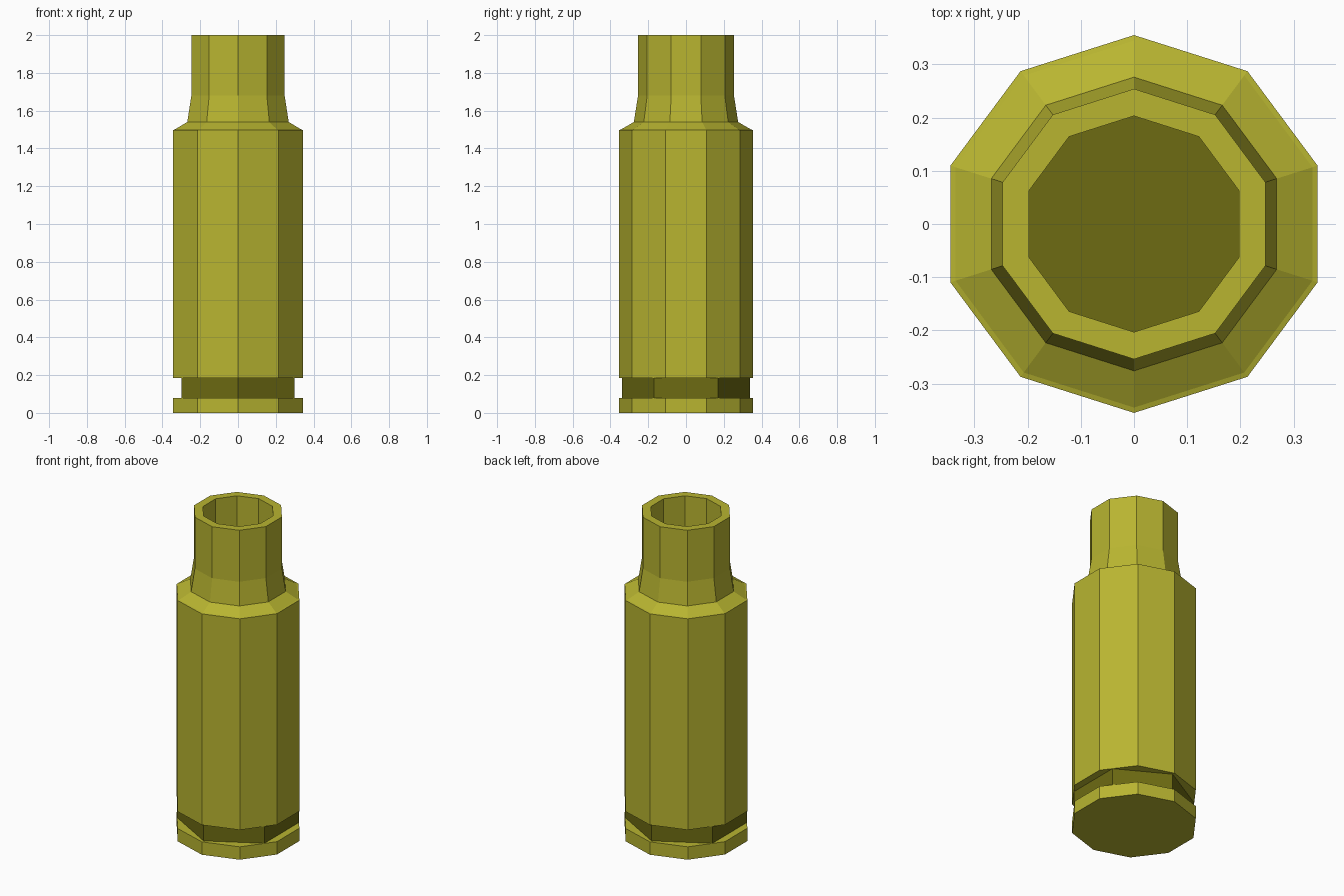
import bpy, bmesh
from math import sin, cos, tau

if "Cube" in bpy.data.objects:
    bpy.data.objects.remove(bpy.data.objects["Cube"])

X_STRETCH = 1.022  # the rings are slightly wider in x than in y


def material(name, color):
    mat = bpy.data.materials.new(name)
    mat.diffuse_color = color
    mat.use_nodes = True
    mat.node_tree.nodes["Principled BSDF"].inputs["Base Color"].default_value = mat.diffuse_color
    return mat


def turned(name, profile, sides, mat, hollow=False):
    """Revolve (radius, z) points with a corner on the y axis; hollow joins last ring to first."""
    bm = bmesh.new()
    rings = [[bm.verts.new((r * X_STRETCH * sin(tau * i / sides), r * cos(tau * i / sides), z))
              for i in range(sides)] for r, z in profile]
    pairs = list(zip(rings, rings[1:]))
    if hollow:
        pairs.append((rings[-1], rings[0]))
    else:
        bm.faces.new(rings[0])
        bm.faces.new(rings[-1])
    for a, b in pairs:
        for i in range(sides):
            j = (i + 1) % sides
            bm.faces.new((a[i], a[j], b[j], b[i]))
    bmesh.ops.recalc_face_normals(bm, faces=bm.faces)
    mesh = bpy.data.meshes.new(name)
    bm.to_mesh(mesh)
    bm.free()
    mesh.materials.append(mat)
    obj = bpy.data.objects.new(name, mesh)
    bpy.context.collection.objects.link(obj)
    return obj


brass = material("brass", (0.48, 0.46, 0.03, 1))
dark_brass = material("dark_brass", (0.153, 0.147, 0.006, 1))

# Rim disc at the bottom
turned("base_rim", [(0.355, 0), (0.355, 0.08)], 10, brass)

# Six-sided core: shows in the groove and as the floor of the bore
turned("groove_core", [(0.339, 0.06), (0.339, 0.20)], 6, dark_brass)

# Hollow body with shoulder, tapered neck and open mouth
turned("case_body", [
    (0.203, 0.185), (0.355, 0.185), (0.355, 1.497), (0.345, 1.50),
    (0.276, 1.54), (0.254, 1.68), (0.254, 2.0), (0.203, 2.0),
], 10, brass, hollow=True)
